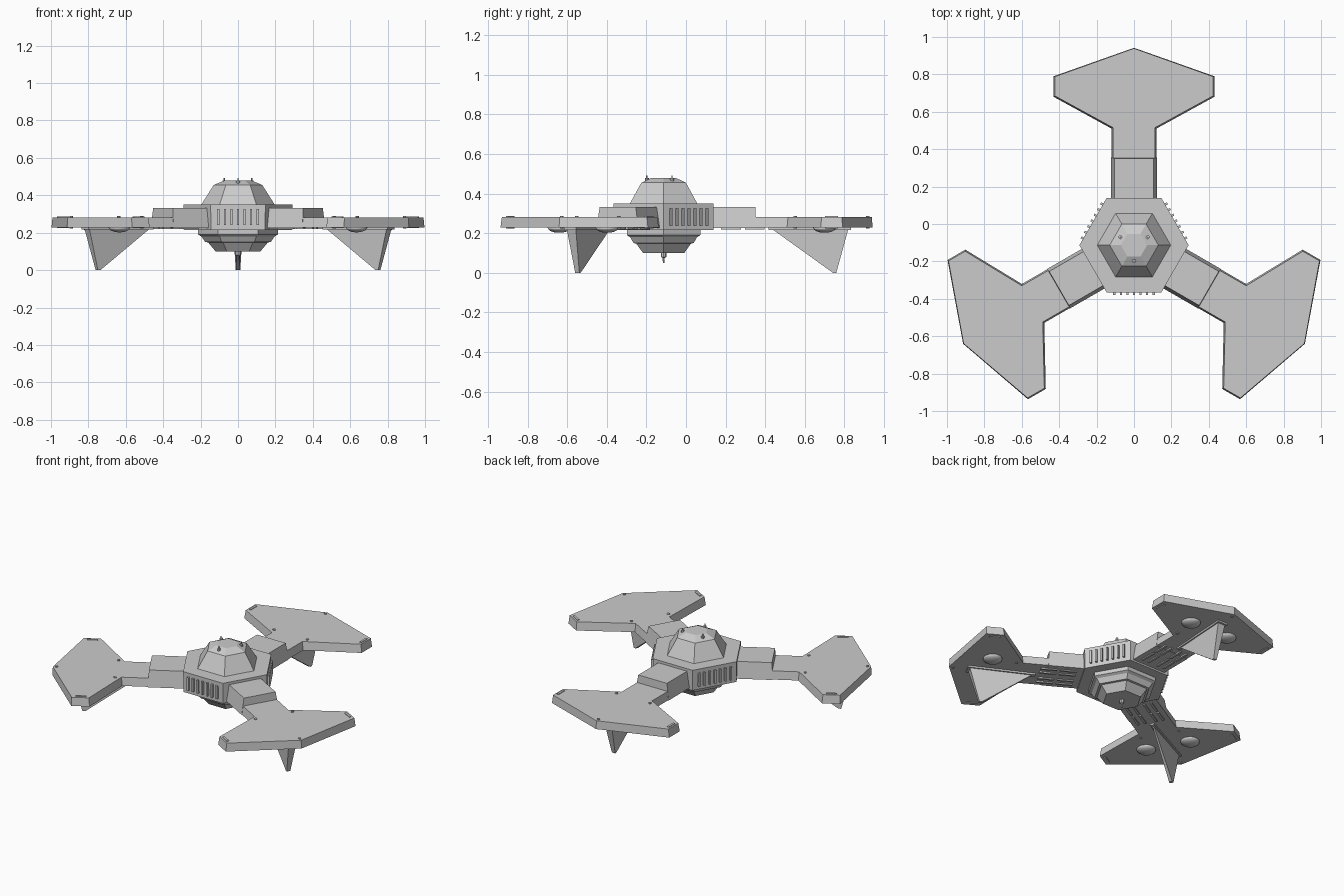
import bpy, bmesh, math

cube = bpy.data.objects.get("Cube")
if cube:
    bpy.data.objects.remove(cube, do_unlink=True)

HUB_Y = -0.113
WING_BOTTOM, WING_TOP = 0.228, 0.282
ARM_ANGLES = {"back": 0, "left": -120, "right": 120}
PANEL_ANGLES = {"front": 180, "back_left": -60, "back_right": 60}

hull = bpy.data.materials.new("hull_grey")
hull.use_nodes = True
hull.diffuse_color = (0.6, 0.6, 0.6, 1)
hull.node_tree.nodes["Principled BSDF"].inputs["Base Color"].default_value = (0.6, 0.6, 0.6, 1)


def loft(name, stacks, angle=0, smooth=False):
    """Skin each stack of matching rings, cap the ends, turn about the hub."""
    bm = bmesh.new()
    for rings in stacks:
        loops = [[bm.verts.new(p) for p in ring] for ring in rings]
        n = len(loops[0])
        for a, b in zip(loops, loops[1:]):
            for i in range(n):
                bm.faces.new((a[i], a[(i + 1) % n], b[(i + 1) % n], b[i]))
        bm.faces.new(loops[0])
        bm.faces.new(loops[-1])
    bmesh.ops.recalc_face_normals(bm, faces=bm.faces)
    for f in bm.faces:
        f.smooth = smooth
    mesh = bpy.data.meshes.new(name)
    bm.to_mesh(mesh)
    bm.free()
    mesh.materials.append(hull)
    ob = bpy.data.objects.new(name, mesh)
    bpy.context.collection.objects.link(ob)
    ob.location = (0, HUB_Y, 0)
    ob.rotation_euler.z = math.radians(angle)
    return ob


def ring(radius, z, sides=6, x=0, y=0):
    return [(x + radius * math.cos(math.tau * i / sides),
             y + radius * math.sin(math.tau * i / sides), z) for i in range(sides)]


def turned(profile, sides=6, x=0, y=0):
    return [ring(r, z, sides, x, y) for r, z in profile]


def flat(outline, z):
    return [(x, y, z) for x, y in outline]


def rect(x0, x1, y0, y1, z):
    return flat([(x0, y0), (x1, y0), (x1, y1), (x0, y1)], z)


def box(x0, x1, y0, y1, z0, z1):
    return [rect(x0, x1, y0, y1, z0), rect(x0, x1, y0, y1, z1)]


def mirrored(points):
    return points + [(-x, y) for x, y in reversed(points) if x]


# Central hub, upper dome and lower turret
loft("hub", [turned([(0.29, 0.215), (0.292, 0.35)])])
loft("dome", [turned([(0.197, 0.349), (0.13, 0.455), (0.07, 0.48)])])
loft("lower_turret", [turned([(0.214, 0.216), (0.214, 0.19), (0.195, 0.18),
                              (0.175, 0.15), (0.16, 0.148), (0.12, 0.10)])])
loft("lower_sensor", [turned([(0.014, 0.10), (0.014, 0.08), (0.005, 0.075), (0.004, 0.05)], 8)])

# Small pins around the dome cap
for i, a in enumerate((30, 150, 270)):
    x, y = (0.085 * f(math.radians(a)) for f in (math.cos, math.sin))
    loft(f"dome_pin_{i + 1}", [turned([(0.01, 0.46), (0.01, 0.478), (0.003, 0.48), (0.003, 0.492)], 8, x, y)])

# Vertical louvres on the free hub faces
for side, angle in PANEL_ANGLES.items():
    slats = []
    for i in range(-3, 4):
        x = i * 0.035
        slats.append(box(x - 0.006, x + 0.006, 0.24, 0.266, 0.24, 0.326))
    loft(f"{side}_louvres", slats, angle)

# Three identical arms with wing, fin and fittings
wing_half = [(0.12, 0.24), (0.12, 0.623), (0.43, 0.793), (0.43, 0.903), (0, 1.055)]
wing_half_top = [(0.112, 0.24), (0.112, 0.628), (0.423, 0.798), (0.423, 0.901), (0, 1.052)]

for side, angle in ARM_ANGLES.items():
    loft(f"{side}_wing", [[flat(mirrored(wing_half), WING_BOTTOM),
                           flat(mirrored(wing_half_top), WING_TOP)]], angle)
    loft(f"{side}_arm_housing", [[rect(-0.122, 0.122, 0.24, 0.468, 0.226),
                                  rect(-0.105, 0.105, 0.24, 0.463, 0.333)]], angle)

    # Fin: thin inner edge, thick outer edge, tapering to the tip
    def wedge(y0, y1, inner, outer, z):
        return flat([(-inner, y0), (inner, y0), (outer, y1), (-outer, y1)], z)
    loft(f"{side}_fin", [[wedge(0.535, 0.935, 0.004, 0.027, 0.23),
                          wedge(0.855, 0.872, 0.01, 0.012, 0.0)]], angle)
    loft(f"{side}_fin_collar", [[wedge(0.53, 0.945, 0.012, 0.036, 0.23),
                                 wedge(0.53, 0.945, 0.012, 0.036, 0.217)]], angle)

    # Rounded pods under the wing
    pods = [turned([(0.058 * math.cos(t), WING_BOTTOM - 0.026 * math.sin(t))
                    for t in (0, 0.35, 0.7, 1.05, 1.4)], 20, x, 0.813) for x in (-0.14, 0.14)]
    loft(f"{side}_pods", pods, angle, smooth=True)

    # Bolts through the wing and end strips
    bolts = [turned([(0.009, WING_BOTTOM - 0.005), (0.009, WING_TOP + 0.006)], 8, x, y)
             for x, y in ((0, 1.03), (0.122, 0.665), (-0.122, 0.665))]
    loft(f"{side}_bolts", bolts, angle)
    strips = [box(s * 0.405 - 0.007, s * 0.405 + 0.007, 0.815, 0.88,
                  WING_BOTTOM - 0.004, WING_TOP + 0.004) for s in (-1, 1)]
    loft(f"{side}_end_strips", strips, angle)

    # Long ribs under the arm
    ribs = [box(x - 0.007, x + 0.007, y, y + 0.1, 0.219, 0.229)
            for x in (-0.08, -0.035, 0.035, 0.08) for y in (0.29, 0.41)]
    loft(f"{side}_arm_ribs", ribs, angle)
